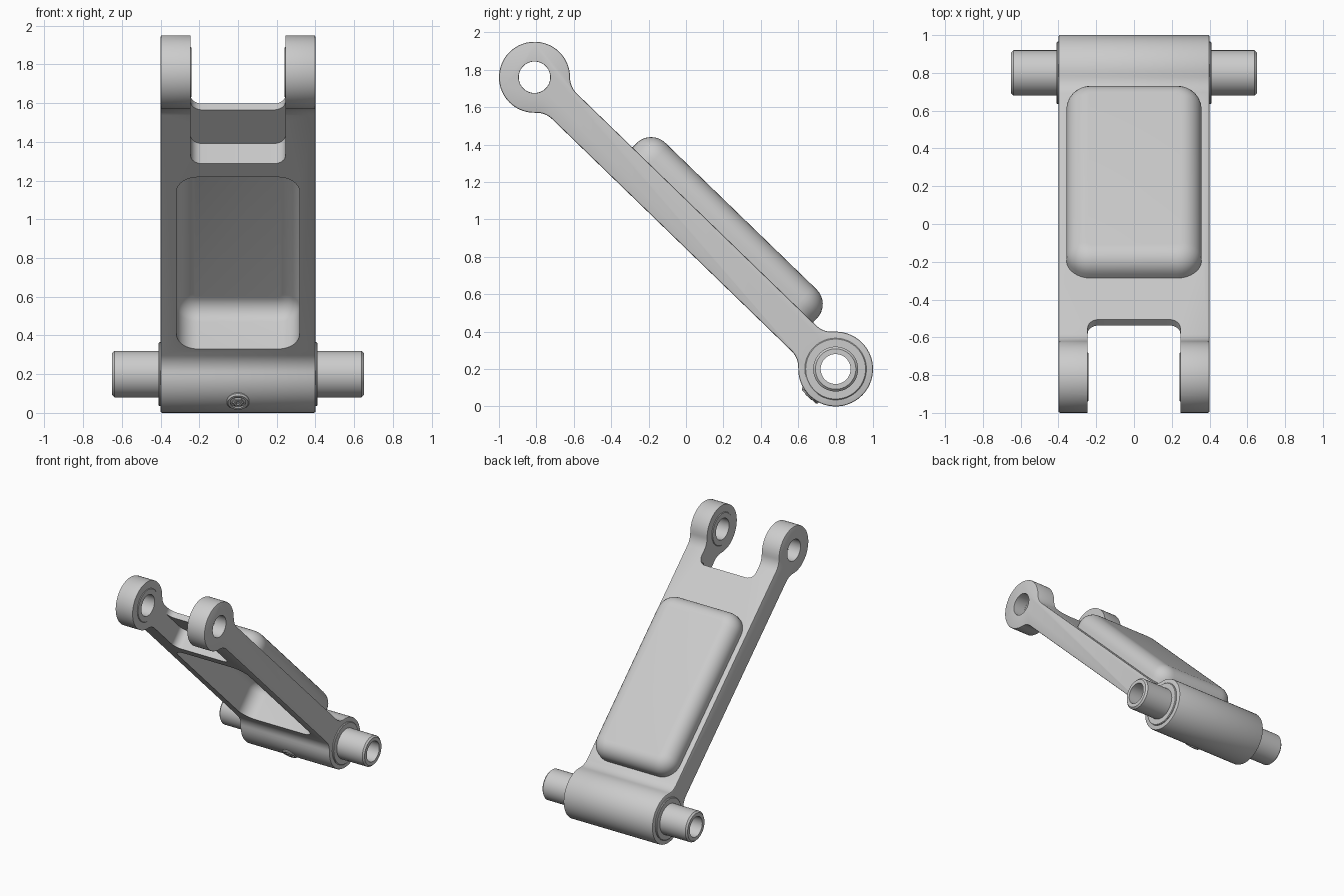
import bpy, bmesh
from math import sin, cos, pi, atan2, hypot, sqrt
from mathutils import Matrix

if "Cube" in bpy.data.objects:
    bpy.data.objects.remove(bpy.data.objects["Cube"])

# The arm is drawn in a local frame: x across, y = -u (u runs lower pivot -> upper eye), z = v (normal)
LOW, UP = (0.80, 0.20), (-0.81, 1.76)
L = hypot(UP[0] - LOW[0], UP[1] - LOW[1])
ANG = atan2(UP[1] - LOW[1], LOW[0] - UP[0])
FRAME = Matrix.Translation((0, LOW[0], LOW[1])) @ Matrix.Rotation(-ANG, 4, 'X')


def make(name, bm):
    bmesh.ops.recalc_face_normals(bm, faces=bm.faces[:])
    bm.transform(FRAME)
    me = bpy.data.meshes.new(name)
    bm.to_mesh(me)
    bm.free()
    ob = bpy.data.objects.new(name, me)
    bpy.context.collection.objects.link(ob)
    return ob


def lathe(name, prof, u=0.0, v=0.0, n=64, axis='X'):
    """Closed ring of (along, radius) points turned about the x axis (or the v axis)."""
    bm = bmesh.new()
    rings = []
    for k in range(n):
        a = 2 * pi * k / n
        if axis == 'X':
            rings.append([bm.verts.new((x, -u + r * cos(a), v + r * sin(a))) for x, r in prof])
        else:
            rings.append([bm.verts.new((r * cos(a), -u + r * sin(a), z)) for z, r in prof])
    m = len(prof)
    for k in range(n):
        p, q = rings[k], rings[(k + 1) % n]
        for j in range(m):
            bm.faces.new((p[j], p[(j + 1) % m], q[(j + 1) % m], q[j]))
    return make(name, bm)


def tube(name, x0, x1, r0, r1, c=0.01, u=0.0):
    return lathe(name, [(x0, r0), (x0, r1 - c), (x0 + c, r1), (x1 - c, r1), (x1, r1 - c), (x1, r0)], u)


def rod(name, x0, x1, r, u, n=64):
    bm = bmesh.new()
    mat = Matrix.Translation(((x0 + x1) / 2, -u, 0)) @ Matrix.Rotation(pi / 2, 4, 'Y')
    bmesh.ops.create_cone(bm, cap_ends=True, segments=n, radius1=r, radius2=r, depth=x1 - x0, matrix=mat)
    return make(name, bm)


def rounded_box(name, u0, u1, hx, v0, v1, corner, edge=0):
    bm = bmesh.new()
    bmesh.ops.create_cube(bm, size=1)
    for p in bm.verts:
        p.co = (p.co.x * 2 * hx, -(u0 + u1) / 2 + p.co.y * (u1 - u0), (v0 + v1) / 2 + p.co.z * (v1 - v0))
    up = [e for e in bm.edges if abs(e.verts[0].co.z - e.verts[1].co.z) > 1e-4]
    bmesh.ops.bevel(bm, geom=up, offset=corner, segments=8, profile=0.5, affect='EDGES')
    if edge:
        top = [e for e in bm.edges if all(w.co.z > v1 - 1e-4 for w in e.verts)]
        bmesh.ops.bevel(bm, geom=top, offset=edge, segments=8, profile=0.5, affect='EDGES')
    return make(name, bm)


def boolean(target, other, op):
    bpy.context.view_layer.objects.active = target
    mod = target.modifiers.new(op, 'BOOLEAN')
    mod.operation, mod.object, mod.solver = op, other, 'EXACT'
    bpy.ops.object.modifier_apply(modifier=mod.name)
    bpy.data.objects.remove(other)


def half_end(R, h, f, n=20, m=8):
    """Upper half of a round end blending into a bar, from the tip back to the bar."""
    cu, cv = sqrt((R + f) ** 2 - (h + f) ** 2), h + f
    t = atan2(cv, cu)
    pts = [(R * cos(pi + (t - pi) * i / n), R * sin(pi + (t - pi) * i / n)) for i in range(n + 1)]
    s = t + pi
    pts += [(cu + f * cos(s + (1.5 * pi - s) * i / m), cv + f * sin(s + (1.5 * pi - s) * i / m))
            for i in range(1, m + 1)]
    return pts


# arm body: side profile extruded across x, small edge rounding
H = 0.095
upper = half_end(0.2, H, 0.12) + [(L - u, v) for u, v in reversed(half_end(0.19, H, 0.12))]
outline = upper + [(u, -v) for u, v in reversed(upper[1:-1])]
bm = bmesh.new()
face = bm.faces.new([bm.verts.new((-0.4, -u, v)) for u, v in outline])
ext = bmesh.ops.extrude_face_region(bm, geom=[face])
bmesh.ops.translate(bm, vec=(0.8, 0, 0), verts=[g for g in ext['geom'] if isinstance(g, bmesh.types.BMVert)])
rim = [e for e in bm.edges if abs(e.verts[0].co.x - e.verts[1].co.x) < 1e-5]
bmesh.ops.bevel(bm, geom=rim, offset=0.008, segments=2, profile=0.5, affect='EDGES')
arm = make("arm_body", bm)

# raised shell on the back, hollowed from the front
boolean(arm, rounded_box("shell", 0.26, 1.605, 0.358, 0.0, 0.235, 0.13, 0.11), 'UNION')
boolean(arm, rounded_box("pocket", 0.285, 1.56, 0.318, -0.2, 0.19, 0.11, 0.09), 'DIFFERENCE')
# fork slot, with a thin web left along the back face
boolean(arm, rounded_box("slot", 1.91, 2.7, 0.245, -0.4, 0.4, 0.06), 'DIFFERENCE')
boolean(arm, rounded_box("slot_step", 1.66, 2.7, 0.245, -0.4, 0.05, 0.06), 'DIFFERENCE')
# bores
boolean(arm, rod("eye_bore", -0.6, 0.6, 0.085, L), 'DIFFERENCE')
boolean(arm, rod("barrel_bore", -0.6, 0.6, 0.15, 0), 'DIFFERENCE')

parts = [arm]
# pivot pin and its bushing
parts.append(tube("pivot_pin", -0.65, 0.65, 0.08, 0.12, 0.012))
parts.append(tube("pivot_bushing", -0.41, 0.41, 0.115, 0.165, 0.005))
# raised rings on the inner faces of the fork
for side, a, b in (("left", -0.3, -0.24), ("right", 0.24, 0.3)):
    parts.append(tube("fork_ring_" + side, a, b, 0.084, 0.13, 0.004, L))
# grease fitting under the barrel
parts.append(lathe("grease_boss", [(-0.17, 0.04), (-0.17, 0.06), (-0.198, 0.06), (-0.206, 0.052), (-0.206, 0.04)],
                   n=32, axis='Z'))
parts.append(lathe("grease_nut", [(-0.17, 0.012), (-0.17, 0.03), (-0.206, 0.03), (-0.21, 0.024), (-0.21, 0.012)],
                   n=6, axis='Z'))

# smooth shading with sharp edges kept
bpy.ops.object.select_all(action='DESELECT')
for ob in parts:
    ob.select_set(True)
bpy.context.view_layer.objects.active = arm
bpy.ops.object.shade_smooth_by_angle(angle=0.52)
